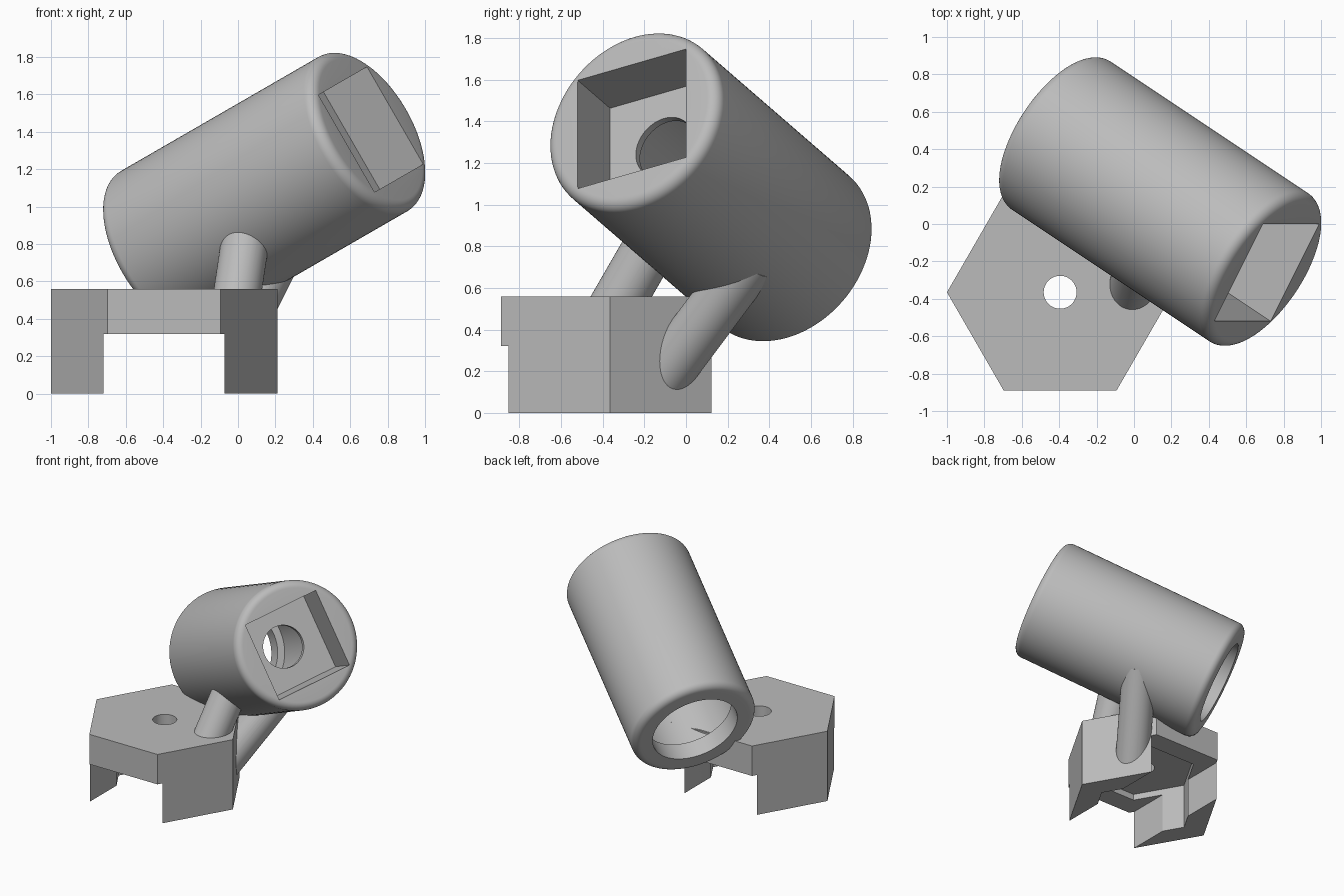
import bpy, bmesh, math
from mathutils import Vector, Matrix

if "Cube" in bpy.data.objects:
    bpy.data.objects.remove(bpy.data.objects["Cube"])

GREY = (0.5, 0.5, 0.5, 1)
grey = bpy.data.materials.new("plain grey")
grey.use_nodes = True
grey.diffuse_color = GREY
grey.node_tree.nodes["Principled BSDF"].inputs["Base Color"].default_value = GREY


def add(name, bm):
    bmesh.ops.recalc_face_normals(bm, faces=bm.faces)
    mesh = bpy.data.meshes.new(name)
    bm.to_mesh(mesh)
    bm.free()
    mesh.materials.append(grey)
    ob = bpy.data.objects.new(name, mesh)
    bpy.context.collection.objects.link(ob)
    return ob


def prism(name, start, end, radius, sides):
    """Closed prism or cylinder between two points."""
    a, b = Vector(start), Vector(end)
    axis = b - a
    bm = bmesh.new()
    bmesh.ops.create_cone(bm, cap_ends=True, segments=sides, radius1=radius,
                          radius2=radius, depth=axis.length)
    if abs(axis.normalized().z) < 0.9999:
        bm.transform(axis.to_track_quat('Z', 'Y').to_matrix().to_4x4())
    else:
        # put a corner on the x axis
        bm.transform(Matrix.Rotation(math.pi / 2, 4, 'Z'))
    bm.transform(Matrix.Translation((a + b) / 2))
    return add(name, bm)


def box(name, low, high, matrix=Matrix()):
    low, high = Vector(low), Vector(high)
    bm = bmesh.new()
    bmesh.ops.create_cube(bm, size=1)
    bm.transform(matrix @ Matrix.Translation((low + high) / 2)
                 @ Matrix.Diagonal((*(high - low), 1)))
    return add(name, bm)


def cut(ob, cutters):
    bpy.context.view_layer.objects.active = ob
    for cutter in cutters:
        mod = ob.modifiers.new("cut", 'BOOLEAN')
        mod.operation = 'DIFFERENCE'
        mod.solver = 'EXACT'
        mod.object = cutter
        bpy.ops.object.modifier_apply(modifier=mod.name)


# Barrel frame: local x runs from the rear end to the front end
LENGTH = 1.52
tilt = Matrix.Rotation(math.radians(-30), 4, 'Y') @ Matrix.Rotation(math.radians(-30), 4, 'Z')
frame = Matrix.Translation((-0.43, 0.5, 0.754)) @ tilt

# Barrel: lathed shell with rounded rims, rear lip, wide cavity and front hole
R, RIM, LIP, CAVITY, HOLE = 0.476, 0.058, 0.326, 0.38, 0.157
LIP_END, CAVITY_END = 0.14, 1.17
arc = [math.radians(90 * i / 8) for i in range(9)]
profile = [(RIM - RIM * math.cos(t), R - RIM + RIM * math.sin(t)) for t in arc]
profile += [(LENGTH - x, r) for x, r in reversed(profile)]
profile += [(LENGTH, HOLE), (CAVITY_END, HOLE), (CAVITY_END, CAVITY),
            (LIP_END, CAVITY), (LIP_END, LIP), (0, LIP)]
bm = bmesh.new()
verts = [bm.verts.new((x, 0, r)) for x, r in profile]
edges = [bm.edges.new((v, verts[i - 1])) for i, v in enumerate(verts)]
bmesh.ops.spin(bm, geom=verts + edges, cent=(0, 0, 0), axis=(1, 0, 0),
               angle=2 * math.pi, steps=96)
bmesh.ops.remove_doubles(bm, verts=bm.verts, dist=1e-5)
bm.transform(frame)
barrel = add("barrel", bm)

# Hexagonal base
CX, CY, TOP, SLOT_TOP = -0.395, -0.365, 0.56, 0.32
base = prism("base", (CX, CY, 0), (CX, CY, TOP), 0.605, 6)

# Struts joining base and barrel
front_foot, front_dir = Vector((0, -0.31, TOP)), Vector((0.15, 0.577, 1))
rear_foot, rear_dir = Vector((0, 0, SLOT_TOP)), Vector((0.5, 0.75, 1))
front_strut = prism("front_strut", front_foot - front_dir * 0.1,
                    front_foot + front_dir * 0.45, 0.128, 48)
rear_strut = prism("rear_strut", rear_foot - rear_dir * 0.22,
                   rear_foot + rear_dir * 0.42, 0.13, 48)

# Cutters
slot = box("slot_cutter", (CX - 0.323, -1, -0.1), (CX + 0.323, 0.2, SLOT_TOP))
nut_pocket = prism("nut_pocket_cutter", (CX, CY, -0.1), (CX, CY, 0.37), 0.41, 6)
bolt_hole = prism("bolt_hole_cutter", (CX, CY, -0.2), (CX, CY, 0.8), 0.088, 48)
square_pocket = box("square_pocket_cutter", (LENGTH - 0.31, -0.3, -0.3),
                    (LENGTH + 0.2, 0.3, 0.3), frame)
cavity = prism("cavity_cutter", frame @ Vector((LIP_END, 0, 0)),
               frame @ Vector((CAVITY_END, 0, 0)), CAVITY, 96)

cut(base, [slot, nut_pocket, bolt_hole])
cut(barrel, [square_pocket])
cut(front_strut, [cavity])
cut(rear_strut, [cavity, slot, nut_pocket])
for cutter in (slot, nut_pocket, bolt_hole, square_pocket, cavity):
    bpy.data.objects.remove(cutter)

# Smooth round walls, keep hard edges
bpy.ops.object.select_all(action='DESELECT')
for ob in (base, barrel, front_strut, rear_strut):
    ob.select_set(True)
bpy.context.view_layer.objects.active = base
bpy.ops.object.shade_smooth_by_angle(angle=math.radians(30))
